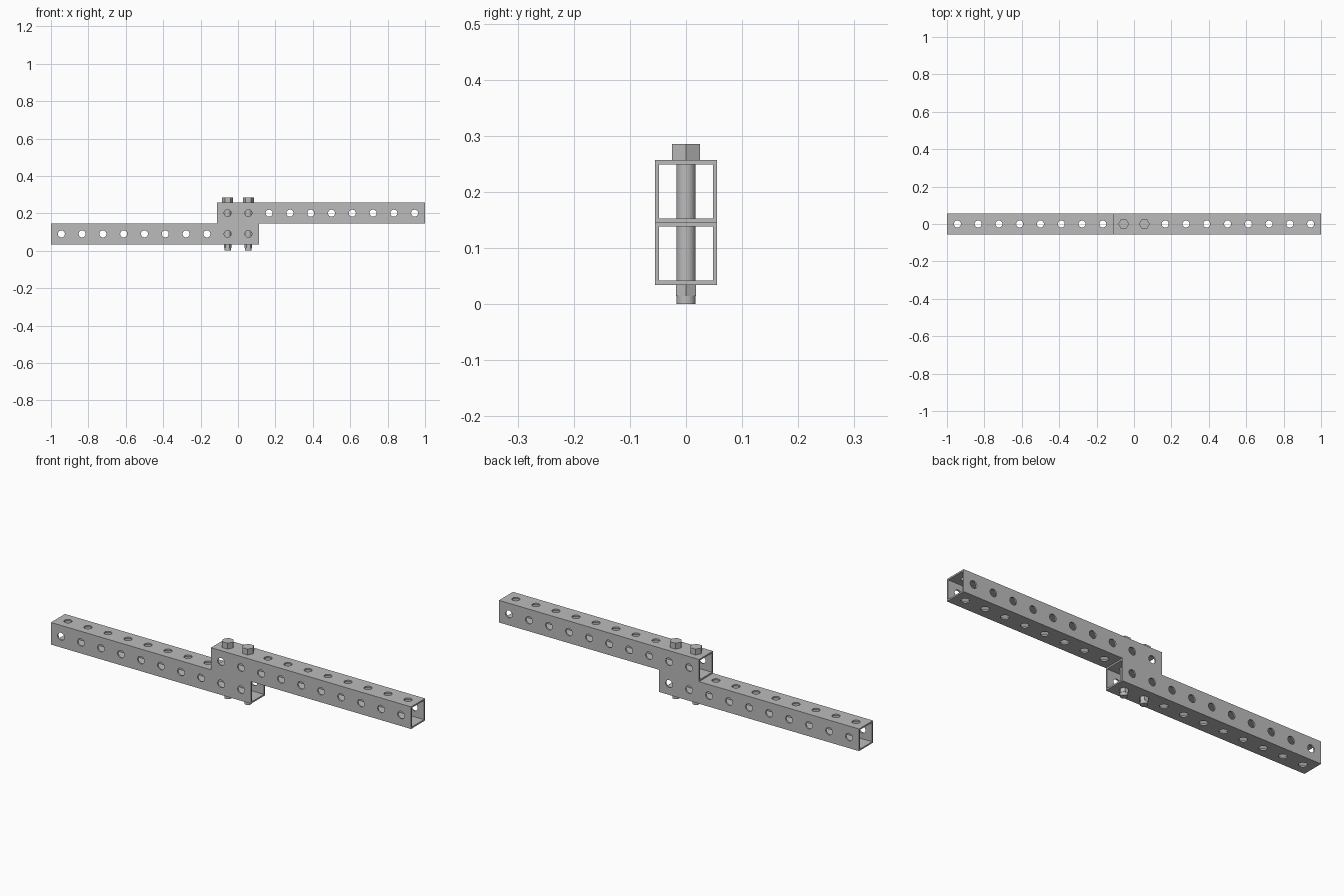
import bpy
import bmesh
import math
from mathutils import Matrix, Vector

cube = bpy.data.objects.get("Cube")
if cube:
    bpy.data.objects.remove(cube)

SIDE = 1 / 9          # tube width, also the hole pitch
WALL = 0.0075
HOLE_R = 0.0187
BOLT_R = 0.017
BASE = 0.0345         # underside of the lower tube
TOP = BASE + 2 * SIDE
HOLES = 10

steel = bpy.data.materials.new("steel grey")
steel.use_nodes = True
colour = (0.5, 0.5, 0.5, 1)
steel.diffuse_color = colour
steel.node_tree.nodes["Principled BSDF"].inputs["Base Color"].default_value = colour


def make_object(name, bm):
    bmesh.ops.recalc_face_normals(bm, faces=bm.faces)
    mesh = bpy.data.meshes.new(name)
    bm.to_mesh(mesh)
    bm.free()
    mesh.materials.append(steel)
    obj = bpy.data.objects.new(name, mesh)
    bpy.context.collection.objects.link(obj)
    return obj


def activate(obj):
    bpy.ops.object.select_all(action="DESELECT")
    obj.select_set(True)
    bpy.context.view_layer.objects.active = obj


def smooth(obj):
    activate(obj)
    bpy.ops.object.shade_smooth_by_angle(angle=math.radians(25))


def prism(bm, x, z0, z1, r0, r1, sides):
    # Upright prism or frustum
    bmesh.ops.create_cone(
        bm, cap_ends=True, segments=sides, radius1=r0, radius2=r1, depth=z1 - z0,
        matrix=Matrix.Translation((x, 0, (z0 + z1) / 2)))


def hole_cutter(x0, zc, along_y):
    # Row of round pins used to drill one pair of opposite walls
    bm = bmesh.new()
    turn = Matrix.Rotation(math.pi / 2 if along_y else 0, 4, "X")
    for i in range(HOLES):
        place = Matrix.Translation((x0 + (i + 0.5) * SIDE, 0, zc))
        bmesh.ops.create_cone(bm, cap_ends=True, segments=32, radius1=HOLE_R,
                              radius2=HOLE_R, depth=SIDE * 1.5, matrix=place @ turn)
    cutter = make_object("hole_cutter", bm)
    cutter.hide_render = True
    return cutter


def square_tube(name, x0, zc):
    # Hollow square section, open at both ends
    bm = bmesh.new()
    rings = []
    for x in (x0, x0 + HOLES * SIDE):
        for half in (SIDE / 2, SIDE / 2 - WALL):
            rings.append([bm.verts.new(Vector((x, sy * half, zc + sz * half)))
                          for sy, sz in ((-1, -1), (1, -1), (1, 1), (-1, 1))])
    outer_a, inner_a, outer_b, inner_b = rings
    for p, q in ((outer_a, outer_b), (inner_a, inner_b),
                 (outer_a, inner_a), (outer_b, inner_b)):
        for i in range(4):
            j = (i + 1) % 4
            bm.faces.new((p[i], p[j], q[j], q[i]))
    tube = make_object(name, bm)
    for along_y in (True, False):
        cutter = hole_cutter(x0, zc, along_y)
        mod = tube.modifiers.new("holes", "BOOLEAN")
        mod.operation = "DIFFERENCE"
        mod.solver = "EXACT"
        mod.object = cutter
        activate(tube)
        bpy.ops.object.modifier_apply(modifier=mod.name)
        bpy.data.objects.remove(cutter)
    smooth(tube)


square_tube("lower_tube", -1, BASE + SIDE / 2)
square_tube("upper_tube", -SIDE, BASE + SIDE * 1.5)

# Two through bolts with hexagonal heads and nuts
HEX = 1 / math.cos(math.pi / 6)
for side, x in (("right", -SIDE / 2), ("left", SIDE / 2)):
    parts = {
        "bolt_shaft": [(0, TOP, BOLT_R, BOLT_R, 32)],
        "bolt_head": [(TOP, 0.286, 0.025 * HEX, 0.025 * HEX, 6)],
        "bolt_nut": [(0.015, BASE, 0.0175 * HEX, 0.0175 * HEX, 6)],
    }
    for name, pieces in parts.items():
        bm = bmesh.new()
        for z0, z1, r0, r1, sides in pieces:
            prism(bm, x, z0, z1, r0, r1, sides)
            if sides == 6:
                # Points of the hexagon lie along the tube
                bmesh.ops.rotate(bm, cent=(x, 0, 0), verts=bm.verts,
                                 matrix=Matrix.Rotation(math.pi / 2, 3, "Z"))
        smooth(make_object(f"{name}_{side}", bm))
